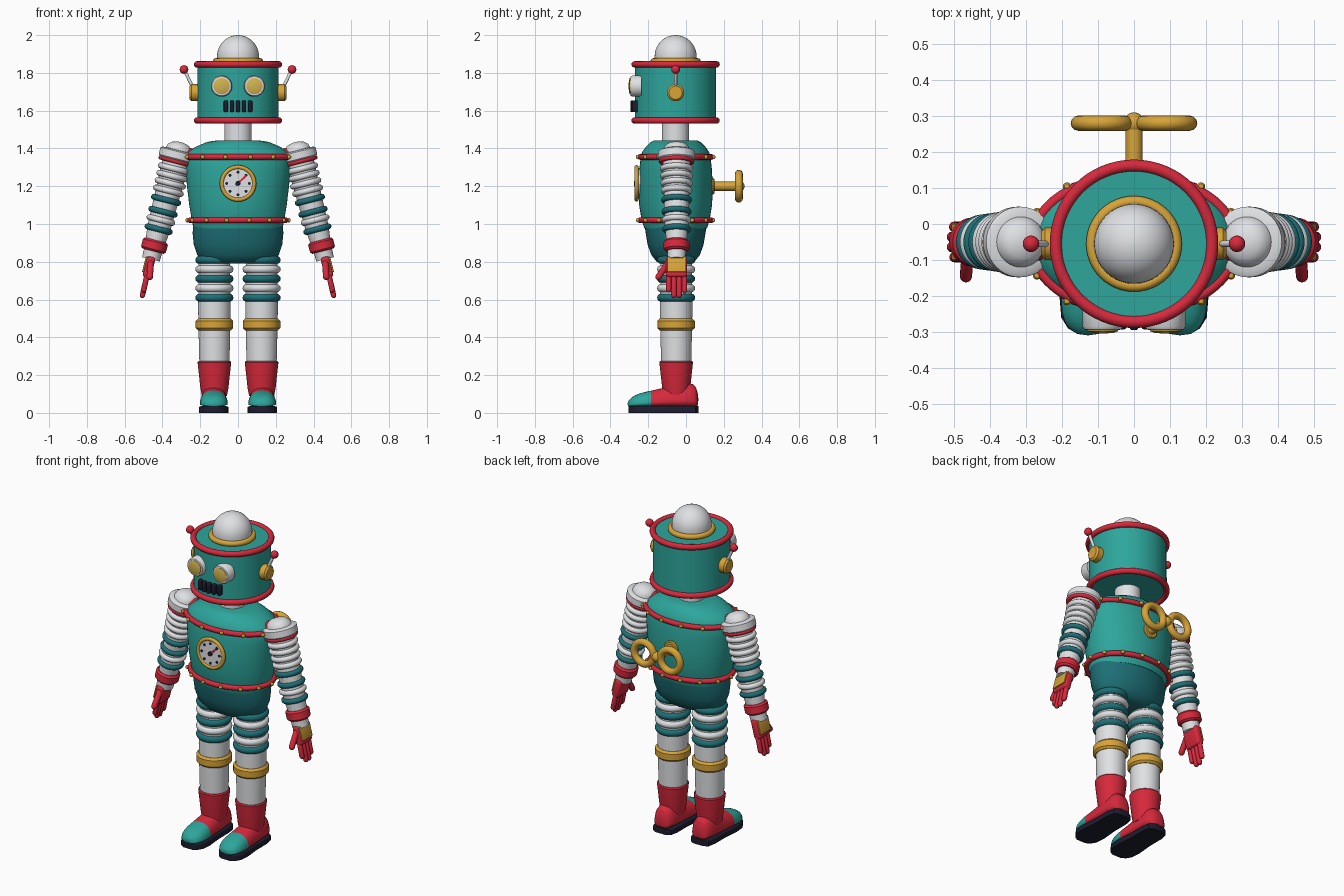
import bpy, bmesh, math
from mathutils import Matrix, Vector

cube = bpy.data.objects.get("Cube")
if cube:
    bpy.data.objects.remove(cube)


def paint(name, r, g, b):
    m = bpy.data.materials.new(name)
    m.use_nodes = True
    m.diffuse_color = (r, g, b, 1)
    node = next(n for n in m.node_tree.nodes if n.type == 'BSDF_PRINCIPLED')
    node.inputs["Base Color"].default_value = (r, g, b, 1)
    node.inputs["Roughness"].default_value = 0.5
    return m


TEAL = paint("teal", 0.026, 0.38, 0.33)
DEEP = paint("deep teal", 0.012, 0.16, 0.18)
RED = paint("red", 0.68, 0.022, 0.045)
GOLD = paint("gold", 0.68, 0.37, 0.04)
LENS = paint("lens yellow", 0.64, 0.45, 0.08)
WHITE = paint("pale grey", 0.74, 0.75, 0.77)
DARK = paint("dark navy", 0.012, 0.012, 0.028)

CY = -0.055                      # depth of the body axis
SEG = 40
FRONT = Matrix.Rotation(math.pi / 2, 4, 'X')     # local z points to the front


def at(x, y, z):
    return Matrix.Translation((x, y, z))


AXIS = at(0, CY, 0)


def finish(name, bm, mat, M, rule=None, mats=()):
    bmesh.ops.transform(bm, matrix=M, verts=bm.verts)
    bmesh.ops.recalc_face_normals(bm, faces=bm.faces)
    for f in bm.faces:
        f.smooth = True
        if rule:
            f.material_index = rule(f.calc_center_median())
    for e in bm.edges:
        e.smooth = not (len(e.link_faces) == 2 and e.calc_face_angle() > 0.62)
    me = bpy.data.meshes.new(name)
    bm.to_mesh(me)
    bm.free()
    for m in (mat, *mats):
        me.materials.append(m)
    ob = bpy.data.objects.new(name, me)
    bpy.context.scene.collection.objects.link(ob)
    return ob


def skin(bm, loops, wrap=False):
    """Join vertex loops of equal length; cap the ends unless wrapped."""
    n = len(loops[0])
    pairs = list(zip(loops, loops[1:])) + ([(loops[-1], loops[0])] if wrap else [])
    for a, b in pairs:
        for i in range(n):
            j = (i + 1) % n
            bm.faces.new((a[i], a[j], b[j], b[i]))
    if not wrap:
        bm.faces.new(loops[0])
        bm.faces.new(loops[-1])


def lathe(name, rows, mat, M=AXIS, seg=SEG):
    """Rows are (radius, z) or (x radius, y radius, z)."""
    bm = bmesh.new()
    loops = []
    for row in rows:
        rx, ry, z = row[0], row[-2], row[-1]
        loops.append([bm.verts.new((rx * math.cos(a), ry * math.sin(a), z))
                      for a in (math.tau * i / seg for i in range(seg))])
    skin(bm, loops)
    return finish(name, bm, mat, M)


def ring(name, rx, ry, r, mat, M, seg=48, sides=12):
    bm = bmesh.new()
    loops = []
    for i in range(seg):
        a = math.tau * i / seg
        loops.append([bm.verts.new(((rx + r * math.cos(b)) * math.cos(a),
                                    (ry + r * math.cos(b)) * math.sin(a), r * math.sin(b)))
                      for b in (math.tau * j / sides for j in range(sides))])
    skin(bm, loops, True)
    return finish(name, bm, mat, M)


def ball(name, r, mat, M, seg=20):
    bm = bmesh.new()
    bmesh.ops.create_uvsphere(bm, u_segments=seg, v_segments=seg // 2, radius=r)
    return finish(name, bm, mat, M)


def box(name, size, mat, M, bevel=0.0):
    bm = bmesh.new()
    bmesh.ops.create_cube(bm, size=1, matrix=Matrix.Diagonal((*size, 1)))
    if bevel:
        bmesh.ops.bevel(bm, geom=bm.edges[:], offset=bevel, segments=3, profile=0.5, affect='EDGES')
    return finish(name, bm, mat, M)


def rod(name, a, b, r, mat, M=Matrix()):
    """Round-ended rod between two points."""
    a, b = Vector(a), Vector(b)
    L = (b - a).length
    low = [(r * math.sin(t), r - r * math.cos(t)) for t in (0.2, 0.6, 1.1, 1.57)]
    rows = low + [(q, L - z) for q, z in reversed(low)]
    lathe(name, rows, mat, M @ at(*a) @ (b - a).to_track_quat('Z', 'Y').to_matrix().to_4x4(), 14)


def loft(name, rows, power, mat, M, rule=None, mats=()):
    """Half-round sections (y, half width, height) joined along y."""
    bm = bmesh.new()
    loops = []
    for y, w, h in rows:
        loops.append([bm.verts.new((w * math.copysign(abs(math.cos(a)) ** power, math.cos(a)), y,
                                    h * abs(math.sin(a)) ** power))
                      for a in (math.pi * i / 16 for i in range(17))])
    skin(bm, loops)
    return finish(name, bm, mat, M, rule, mats)


def band(r, z, h, e=0.01):
    """Profile of a band with eased edges."""
    return [(r - e, z - h), (r, z - h + e), (r, z + h - e), (r - e, z + h)]


# Head
lathe("head", [(0.215, 1.545), (0.215, 1.85)], TEAL, seg=64)
for label, z in (("lower", 1.548), ("upper", 1.845)):
    ring("head_rim_" + label, 0.217, 0.217, 0.017, RED, AXIS @ at(0, 0, z), 64)
ring("dome_collar", 0.117, 0.117, 0.016, GOLD, AXIS @ at(0, 0, 1.862))
lathe("dome", [(0.111, 1.85)] + [(0.111 * math.cos(t), 1.888 + 0.112 * math.sin(t))
      for t in (i * math.pi / 20.2 for i in range(11))], WHITE)
lathe("neck", [(0.072, 1.42), (0.072, 1.56)], WHITE)
for i in range(-2, 3):
    x = i * 0.032
    y = CY - math.sqrt(0.215 ** 2 - x * x)
    box("mouth_bar", (0.023, 0.05, 0.062), DARK, at(x, y, 1.623), 0.007)

# Torso and hips
lathe("torso", [(0.235, 0.165, 0.975), (0.245, 0.18, 1.02), (0.258, 0.193, 1.1), (0.27, 0.197, 1.2),
                (0.278, 0.192, 1.29), (0.28, 0.185, 1.355), (0.268, 0.178, 1.38), (0.225, 0.158, 1.408),
                (0.165, 0.132, 1.434), (0.115, 0.115, 1.442)], TEAL, seg=64)
lathe("hips", [(0.12, 0.07, 0.79), (0.18, 0.1, 0.8), (0.215, 0.128, 0.835), (0.234, 0.148, 0.89),
               (0.24, 0.158, 0.95), (0.238, 0.165, 0.995)], DEEP, seg=64)
for label, z, rx, ry in (("lower", 1.02, 0.253, 0.188), ("upper", 1.355, 0.284, 0.189)):
    ring("torso_rim_" + label, rx, ry, 0.015, RED, AXIS @ at(0, 0, z), 64)
    for i in range(14):
        a = math.tau * i / 14
        ball("rim_stud", 0.012, GOLD, AXIS @ at((rx + 0.015) * math.cos(a), (ry + 0.015) * math.sin(a), z), 10)

# Chest gauge
GAUGE = at(0, -0.24, 1.215) @ FRONT
lathe("gauge_face", [(0.082, 0), (0.082, 0.026)], WHITE, GAUGE)
ring("gauge_bezel", 0.086, 0.086, 0.011, GOLD, GAUGE @ at(0, 0, 0.022))
for i in range(8):
    a = math.tau * i / 8
    lathe("gauge_mark", [(0.008, 0.02), (0.008, 0.029)], DARK,
          GAUGE @ at(0.06 * math.cos(a), 0.06 * math.sin(a), 0), 10)
box("gauge_needle", (0.011, 0.075, 0.006), RED,
    GAUGE @ Matrix.Rotation(-0.8, 4, 'Z') @ at(0, 0.022, 0.03))
lathe("gauge_hub", [(0.013, 0.02), (0.013, 0.036)], DARK, GAUGE, 16)

# Wind-up key
KEY = at(0, 0.28, 1.2) @ FRONT
lathe("key_shaft", [(0.024, -0.01), (0.024, 0.16)], GOLD, KEY, 20)
lathe("key_flange", band(0.045, 0.145, 0.015, 0.006), GOLD, KEY)
ball("key_hub", 0.03, GOLD, KEY)

for s, side in ((1, "left"), (-1, "right")):
    # Eyes, ear knobs, antennae and key loops
    eye = at(s * 0.087, -0.235, 1.73) @ FRONT
    lathe(side + "_eye_surround", [(0.056, 0), (0.056, 0.05), (0.051, 0.058), (0.044, 0.06)], WHITE, eye)
    lathe(side + "_eye_lens", [(0.043, 0.03), (0.043, 0.063), (0.03, 0.067), (0.01, 0.069)], LENS, eye)
    ear = at(s * 0.2, CY, 1.695) @ Matrix.Rotation(s * math.pi / 2, 4, 'Y')
    lathe(side + "_ear_knob", band(0.045, 0.03, 0.027), GOLD, ear)
    rod(side + "_antenna", (s * 0.238, CY, 1.72), (s * 0.286, CY, 1.82), 0.009, WHITE)
    ball(side + "_antenna_tip", 0.023, RED, at(s * 0.286, CY, 1.818))
    ring(side + "_key_loop", 0.066, 0.066, 0.021, GOLD, KEY @ at(s * 0.089, 0, 0), 32)

    # Arm, built hanging down from the shoulder and tilted outward
    arm = at(s * 0.32, CY + 0.005, 1.365) @ Matrix.Rotation(-s * 0.25, 4, 'Y')
    lathe(side + "_shoulder_cap", [(0.088, -0.03), (0.098, -0.02), (0.098, 0.018), (0.088, 0.024), (0.07, 0.026),
                                   (0.064, 0.045), (0.045, 0.062), (0.015, 0.07)], WHITE, arm)
    ball(side + "_shoulder_joint", 0.055, RED, at(s * 0.265, CY, 1.35))
    ring(side + "_shoulder_ring", 0.083, 0.083, 0.012, RED, arm @ at(0, 0, -0.034))
    lathe(side + "_arm", [(0.048, -0.57), (0.05, -0.5), (0.062, -0.4), (0.066, -0.25), (0.074, 0)], WHITE, arm)
    for k, t in enumerate((0.075, 0.115, 0.155, 0.195, 0.245, 0.31, 0.355, 0.405)):
        r = 0.075 - 0.035 * t
        ring(side + "_arm_rib", r, r, 0.0155, DEEP if k in (4, 5, 7) else WHITE, arm @ at(0, 0, -t))
    lathe(side + "_cuff", band(0.068, -0.495, 0.03), RED, arm)

    # Hand
    box(side + "_palm", (0.046, 0.112, 0.115), RED, arm @ at(0, 0, -0.612), 0.015)
    box(side + "_hand_plate", (0.009, 0.1, 0.085), GOLD, arm @ at(s * 0.025, 0, -0.603), 0.003)
    for i, tip in enumerate((0.75, 0.78, 0.78, 0.755)):
        y = -0.042 + 0.028 * i
        rod(side + "_finger", (0, y, -0.64), (-s * 0.004, y, -tip), 0.0145, RED, arm)
    rod(side + "_thumb", (0, -0.035, -0.575), (-s * 0.02, -0.105, -0.675), 0.017, RED, arm)

    # Leg
    leg = at(s * 0.125, CY + 0.003, 0)
    lathe(side + "_leg", [(0.078, 0.2), (0.083, 0.4), (0.086, 0.55), (0.082, 0.86)], WHITE, leg)
    for k, z in enumerate((0.61, 0.66, 0.71, 0.76, 0.81)):
        ring(side + "_leg_rib", 0.08, 0.08, 0.021, WHITE if k % 2 else DEEP, leg @ at(0, 0, z))
    lathe(side + "_knee_band", band(0.099, 0.468, 0.031, 0.012), GOLD, leg)
    lathe(side + "_boot", [(0.066, 0.09), (0.074, 0.13), (0.089, 0.268), (0.084, 0.275)], RED, leg)

    # Foot
    foot = loft(side + "_foot", [(0.066, 0.03, 0.06), (0.052, 0.055, 0.115), (0.02, 0.068, 0.13),
                                 (-0.05, 0.07, 0.12), (-0.12, 0.072, 0.1), (-0.185, 0.076, 0.086),
                                 (-0.25, 0.076, 0.072), (-0.29, 0.058, 0.052), (-0.31, 0.025, 0.025)],
                0.8, RED, at(s * 0.128, 0, 0.032), lambda c: int(c.y < -0.185), (TEAL,))
    foot.modifiers.new("round", 'SUBSURF').levels = 1
    loft(side + "_sole", [(0.065, 0.035, 0.036), (0.05, 0.06, 0.036), (0.0, 0.07, 0.036), (-0.1, 0.07, 0.036),
                          (-0.2, 0.079, 0.036), (-0.26, 0.074, 0.036), (-0.29, 0.055, 0.036),
                          (-0.305, 0.03, 0.036)], 0.2, DARK, at(s * 0.128, 0, 0))
